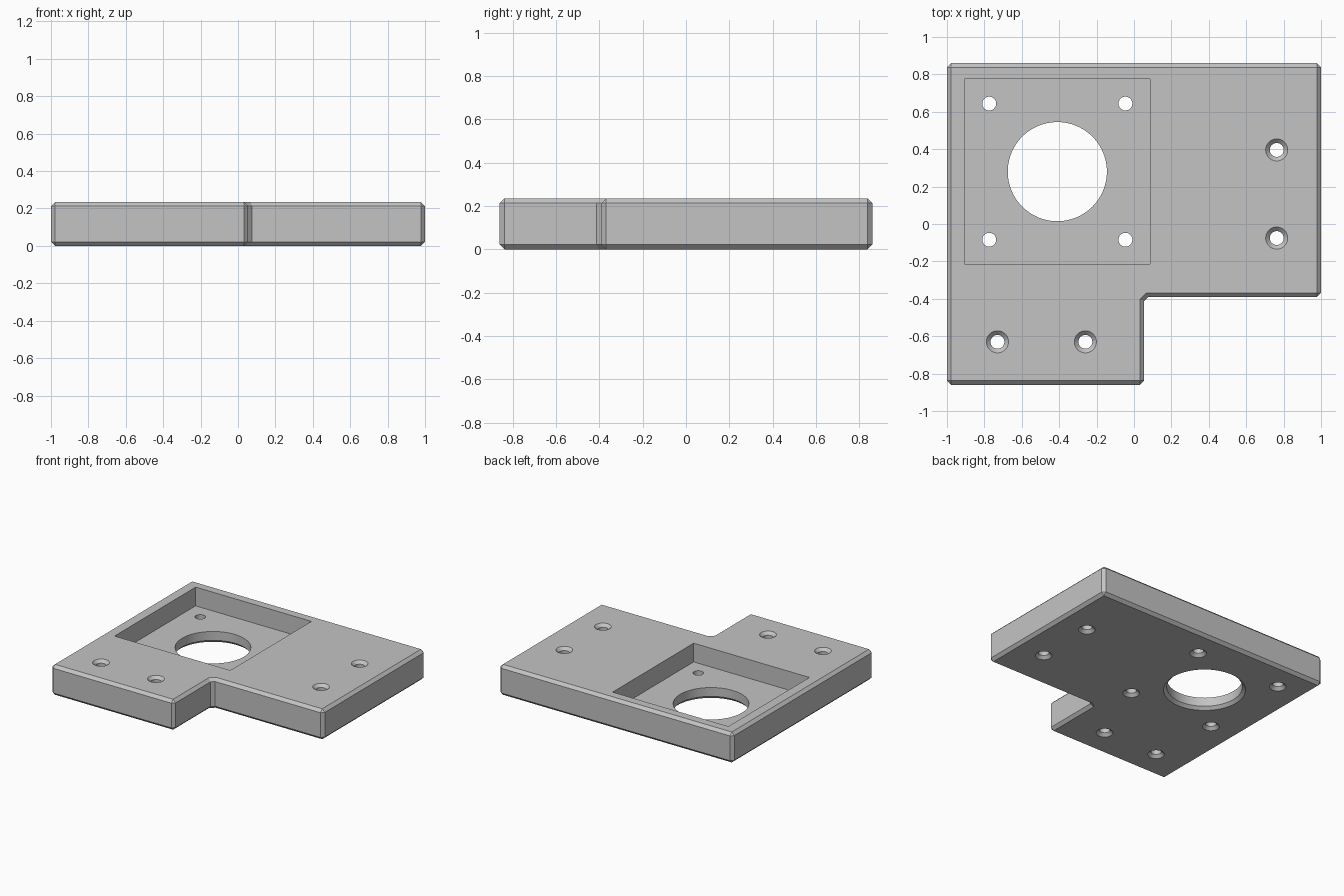
import bpy
import bmesh
from mathutils import Vector

cube = bpy.data.objects.get("Cube")
if cube:
    bpy.data.objects.remove(cube, do_unlink=True)

THICK = 0.235
CH = 0.022          # chamfer on every outer edge and hole rim
FLOOR = 0.09        # height of the pocket floor
SEGS = 64

grey = bpy.data.materials.new("machined grey")
grey.use_nodes = True
colour = (0.55, 0.55, 0.55, 1)
grey.diffuse_color = colour
grey.node_tree.nodes["Principled BSDF"].inputs["Base Color"].default_value = colour


def make_object(name, bm):
    bmesh.ops.remove_doubles(bm, verts=bm.verts, dist=0.0001)
    bmesh.ops.recalc_face_normals(bm, faces=bm.faces)
    mesh = bpy.data.meshes.new(name)
    bm.to_mesh(mesh)
    bm.free()
    mesh.materials.append(grey)
    obj = bpy.data.objects.new(name, mesh)
    bpy.context.collection.objects.link(obj)
    return obj


def loft(name, rings):
    """Closed solid through rings of equal point count."""
    bm = bmesh.new()
    loops = [[bm.verts.new(p) for p in ring] for ring in rings]
    n = len(loops[0])
    for low, high in zip(loops, loops[1:]):
        for i in range(n):
            j = (i + 1) % n
            bm.faces.new((low[i], low[j], high[j], high[i]))
    bm.faces.new(loops[0][::-1])
    bm.faces.new(loops[-1])
    return make_object(name, bm)


def circle(x, y, z, r, n):
    spoke = Vector((r, 0, 0))
    from_centre = Vector((x, y, z))
    ring = bmesh.new()
    verts = bmesh.ops.create_circle(ring, segments=n, radius=spoke.length)["verts"]
    points = [v.co + from_centre for v in verts]
    ring.free()
    return points


# Plate: L-shaped outline, chamfered at corners, top and bottom
corners = [Vector(p) for p in ((-1, -0.86), (0.054, -0.86), (0.054, -0.39),
                               (1, -0.39), (1, 0.86), (-1, 0.86))]
side, face = [], []
for i, p in enumerate(corners):
    d0 = (p - corners[i - 1]).normalized()
    d1 = (corners[(i + 1) % len(corners)] - p).normalized()
    side += [p - d0 * CH, p + d1 * CH]
    if d0.cross(d1) > 0:      # outer corner
        face += [p + (d1 - d0) * CH] * 2
    else:                     # inner corner
        k = CH * 0.586
        face += [p + d0.orthogonal() * CH - d0 * k, p + d1.orthogonal() * CH + d1 * k]

levels = ((face, 0), (side, CH), (side, THICK - CH), (face, THICK))
plate = loft("mounting_plate", [[(p.x, p.y, z) for p in ring] for ring, z in levels])


def cut(cutter):
    cutter.hide_render = True
    mod = plate.modifiers.new(cutter.name, "BOOLEAN")
    mod.operation = "DIFFERENCE"
    mod.solver = "EXACT"
    mod.object = cutter
    bpy.context.view_layer.objects.active = plate
    bpy.ops.object.modifier_apply(modifier=mod.name)
    bpy.data.objects.remove(cutter, do_unlink=True)


def drill(name, x, y, r, both_sides, n=SEGS):
    """Through hole with a countersink below, and above if asked."""
    over = 0.02
    steps = [(-over, r + CH + over), (CH, r)]
    if both_sides:
        steps += [(THICK - CH, r), (THICK + over, r + CH + over)]
    else:
        steps += [(THICK + over, r)]
    cut(loft(name, [circle(x, y, z, rad, n) for z, rad in steps]))


# Square pocket
CX, CY, HALF = -0.41, 0.28, 0.495
square = [(-1, -1), (1, -1), (1, 1), (-1, 1)]
cut(loft("pocket_cutter", [[(CX + sx * HALF, CY + sy * HALF, z) for sx, sy in square]
                           for z in (FLOOR, THICK + 0.1)]))

# Large bore and its four screw holes
drill("bore_cutter", CX, CY, 0.265, False, 96)
for sx, sy in square:
    drill("screw_cutter", CX + sx * 0.364, CY + sy * 0.364, 0.037, False)

# Four fixing holes, countersunk on both sides
for x, y in ((-0.73, -0.63), (-0.26, -0.63), (0.763, 0.396), (0.763, -0.075)):
    drill("fixing_cutter", x, y, 0.037, True)

# Smooth bores, crisp edges
bpy.ops.object.select_all(action="DESELECT")
plate.select_set(True)
bpy.context.view_layer.objects.active = plate
bpy.ops.object.shade_smooth_by_angle(angle=0.5)
